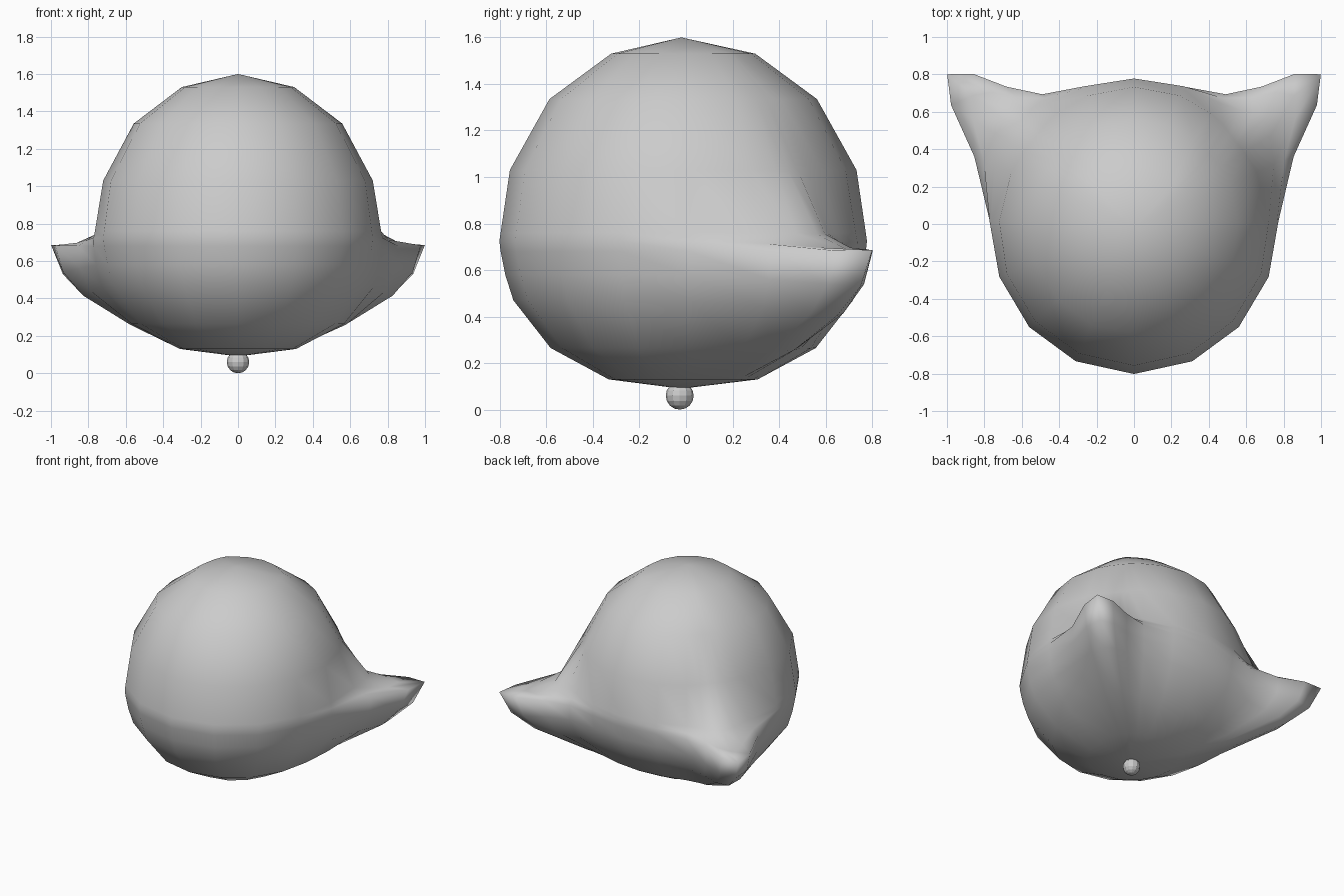
import bpy, bmesh
from math import sin, cos, radians

if "Cube" in bpy.data.objects:
    bpy.data.objects.remove(bpy.data.objects["Cube"])

# Rings from top to bottom: body radius, body z, fin radius, fin z, fin spread
RINGS = [
    (0.31, 1.53, 0.31, 1.53, 1.0),
    (0.575, 1.335, 0.55, 1.335, 1.0),
    (0.745, 1.03, 0.70, 1.03, 0.7),
    (0.785, 0.76, 0.90, 0.755, 0.9),
    (0.79, 0.725, 1.10, 0.69, 1.0),
    (0.785, 0.68, 1.28, 0.685, 1.0),
    (0.765, 0.58, 1.20, 0.53, 0.85),
    (0.73, 0.47, 1.04, 0.405, 0.7),
    (0.57, 0.265, 0.70, 0.255, 0.6),
    (0.32, 0.13, 0.32, 0.13, 1.0),
]
# Right-hand half from front to back: angle in degrees, fin weight
COLUMNS = [(-90, 0), (-66, 0), (-43, 0), (-20, 0), (2, 0.02), (23, 0.32),
           (33, 0.78), (38.7, 1), (43, 0.8), (47, 0.46), (54.5, 0.16),
           (70, 0.02), (90, 0)]
SHIFT = -0.012


def ring_point(ring, angle, weight):
    br, bz, fr, fz, spread = ring
    w = weight ** spread if weight else 0
    c, s = cos(radians(angle)), sin(radians(angle))
    x = (1 - w) * br * c * 0.97 + w * fr * c
    y = (1 - w) * (br * s + SHIFT) + w * fr * s
    return x, y, (1 - w) * bz + w * fz


# Round body with two swept fins drawn out of its back corners
bm = bmesh.new()
loops = []
for ring in RINGS:
    half = [ring_point(ring, a, w) for a, w in COLUMNS]
    other = [(-x, y, z) for x, y, z in reversed(half[1:-1])]
    loops.append([bm.verts.new(p) for p in half + other])
n = len(loops[0])
top = bm.verts.new((0, -0.02, 1.6))
bottom = bm.verts.new((0, -0.02, 0.09))
for i in range(n):
    j = (i + 1) % n
    bm.faces.new((top, loops[0][i], loops[0][j]))
    bm.faces.new((bottom, loops[-1][j], loops[-1][i]))
    for a, b in zip(loops, loops[1:]):
        bm.faces.new((a[i], b[i], b[j], a[j]))
bmesh.ops.recalc_face_normals(bm, faces=bm.faces[:])
mesh = bpy.data.meshes.new("finned_body")
bm.to_mesh(mesh)
bm.free()
mesh.shade_smooth()
body = bpy.data.objects.new("finned_body", mesh)
bpy.context.collection.objects.link(body)

# Small ball under the body
bpy.ops.mesh.primitive_uv_sphere_add(segments=12, ring_count=8, radius=0.06,
                                     location=(0, -0.027, 0.06))
ball = bpy.context.object
ball.name = "bottom_ball"
bpy.ops.object.shade_flat()
